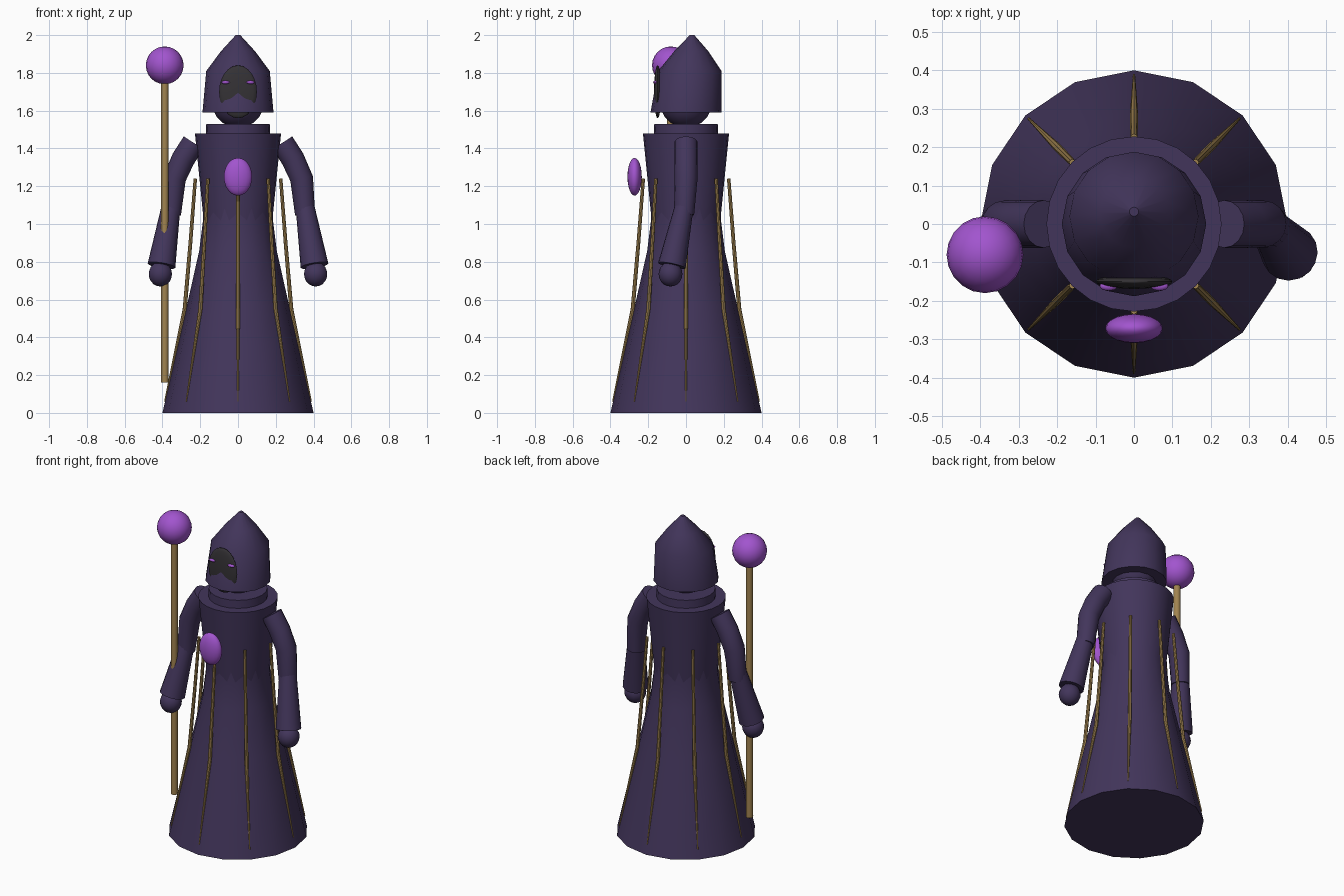
import bpy, bmesh, math
from mathutils import Vector

if "Cube" in bpy.data.objects:
    bpy.data.objects.remove(bpy.data.objects["Cube"])


def material(name, rgb):
    m = bpy.data.materials.new(name)
    m.diffuse_color = (*rgb, 1)
    m.use_nodes = True
    m.node_tree.nodes["Principled BSDF"].inputs["Base Color"].default_value = m.diffuse_color
    return m


CLOTH = material("dark_cloth", (0.055, 0.036, 0.105))
GOLD = material("gold", (0.36, 0.23, 0.08))
VIOLET = material("violet", (0.36, 0.09, 0.62))
SHADOW = material("shadow", (0.035, 0.032, 0.036))


def finish(bm, name, mat, angle=40):
    bmesh.ops.recalc_face_normals(bm, faces=bm.faces)
    me = bpy.data.meshes.new(name)
    bm.to_mesh(me)
    bm.free()
    me.materials.append(mat)
    ob = bpy.data.objects.new(name, me)
    bpy.context.collection.objects.link(ob)
    bpy.ops.object.select_all(action='DESELECT')
    ob.select_set(True)
    bpy.context.view_layer.objects.active = ob
    bpy.ops.object.shade_smooth_by_angle(angle=math.radians(angle))
    return ob


def skin(bm, rings):
    """Join rings of vertices with quads and cap both ends."""
    n = len(rings[0])
    for a, b in zip(rings, rings[1:]):
        for i in range(n):
            j = (i + 1) % n
            bm.faces.new((a[i], a[j], b[j], b[i]))
    bm.faces.new(rings[0])
    bm.faces.new(rings[-1])


def lathe(name, profile, sides, mat, angle=40):
    """Profile points are (radius, z) or (radius, z, y offset)."""
    bm = bmesh.new()
    rings = []
    for r, z, *y in profile:
        oy = y[0] if y else 0
        rings.append([bm.verts.new((r * math.cos(t), oy + r * math.sin(t), z))
                      for t in (math.tau * i / sides for i in range(sides))])
    skin(bm, rings)
    return finish(bm, name, mat, angle)


def tube(name, path, radii, sides, mat):
    """Tapered tube along a path."""
    pts = [Vector(p) for p in path]
    bm = bmesh.new()
    rings = []
    for i, p in enumerate(pts):
        d = (pts[min(i + 1, len(pts) - 1)] - pts[max(i - 1, 0)]).normalized()
        u = Vector((0, 1, 0)) if abs(d.y) < 0.6 else Vector((1, 0, 0))
        u = (u - d * u.dot(d)).normalized()
        v = d.cross(u)
        rings.append([bm.verts.new(p + radii[i] * (u * math.cos(t) + v * math.sin(t)))
                      for t in (math.tau * k / sides for k in range(sides))])
    skin(bm, rings)
    return finish(bm, name, mat)


def ellipsoid(name, centre, size, mat, seg=20, rows=12):
    bm = bmesh.new()
    bmesh.ops.create_uvsphere(bm, u_segments=seg, v_segments=rows, radius=1)
    bmesh.ops.scale(bm, vec=size, verts=bm.verts)
    bmesh.ops.translate(bm, vec=centre, verts=bm.verts)
    return finish(bm, name, mat)


# Robe, torso and collar
lathe("robe", [(0.40, 0), (0.32, 0.35), (0.27, 0.57), (0.205, 0.86), (0.185, 1.02),
               (0.19, 1.2), (0.20, 1.38)], 16, CLOTH)
lathe("torso", [(0.178, 0.98), (0.228, 1.48)], 24, CLOTH)
lathe("collar", [(0.17, 1.46), (0.168, 1.53)], 20, CLOTH)

# Head inside the hood
ellipsoid("head", (0, 0, 1.65), (0.14, 0.14, 0.14), CLOTH, 16, 10)
lathe("hood", [(0.188, 1.59, 0), (0.168, 1.81, 0.02), (0.09, 1.915, 0.028),
               (0.012, 2.0, 0.032)], 16, CLOTH)
ellipsoid("face", (0, -0.15, 1.70), (0.10, 0.019, 0.14), SHADOW)
for s in (-1, 1):
    ellipsoid("eye", (s * 0.066, -0.162, 1.75), (0.024, 0.012, 0.009), VIOLET, 10, 6)

# Chest gem
ellipsoid("chest_gem", (0, -0.272, 1.25), (0.075, 0.038, 0.10), VIOLET)

# Gold trim strips around the robe
for k in range(8):
    c, s = math.cos(k * math.pi / 4), math.sin(k * math.pi / 4)
    path = [(r * c, r * s, z) for r, z in ((0.226, 1.24), (0.252, 0.9), (0.282, 0.55), (0.388, 0.06))]
    tube("trim_strip", path, (0.009, 0.010, 0.011, 0.003), 8, GOLD)

# Arms, sleeves and hands
for s in (-1, 1):
    tube("upper_arm", [(s * 0.235, 0, 1.43), (s * 0.29, 0, 1.345), (s * 0.337, 0, 1.24),
                       (s * 0.355, -0.01, 1.05)], (0.062, 0.062, 0.061, 0.053), 16, CLOTH)
    tube("sleeve", [(s * 0.355, -0.01, 1.09), (s * 0.405, -0.075, 0.78)], (0.05, 0.074), 16, CLOTH)
    ellipsoid("hand", (s * 0.411, -0.082, 0.735), (0.063, 0.063, 0.066), CLOTH, 14, 10)

# Staff and orb
tube("staff", [(-0.388, -0.08, 0.16), (-0.388, -0.08, 1.78)], (0.02, 0.02), 12, GOLD)
ellipsoid("staff_orb", (-0.388, -0.08, 1.84), (0.1, 0.1, 0.1), VIOLET)
